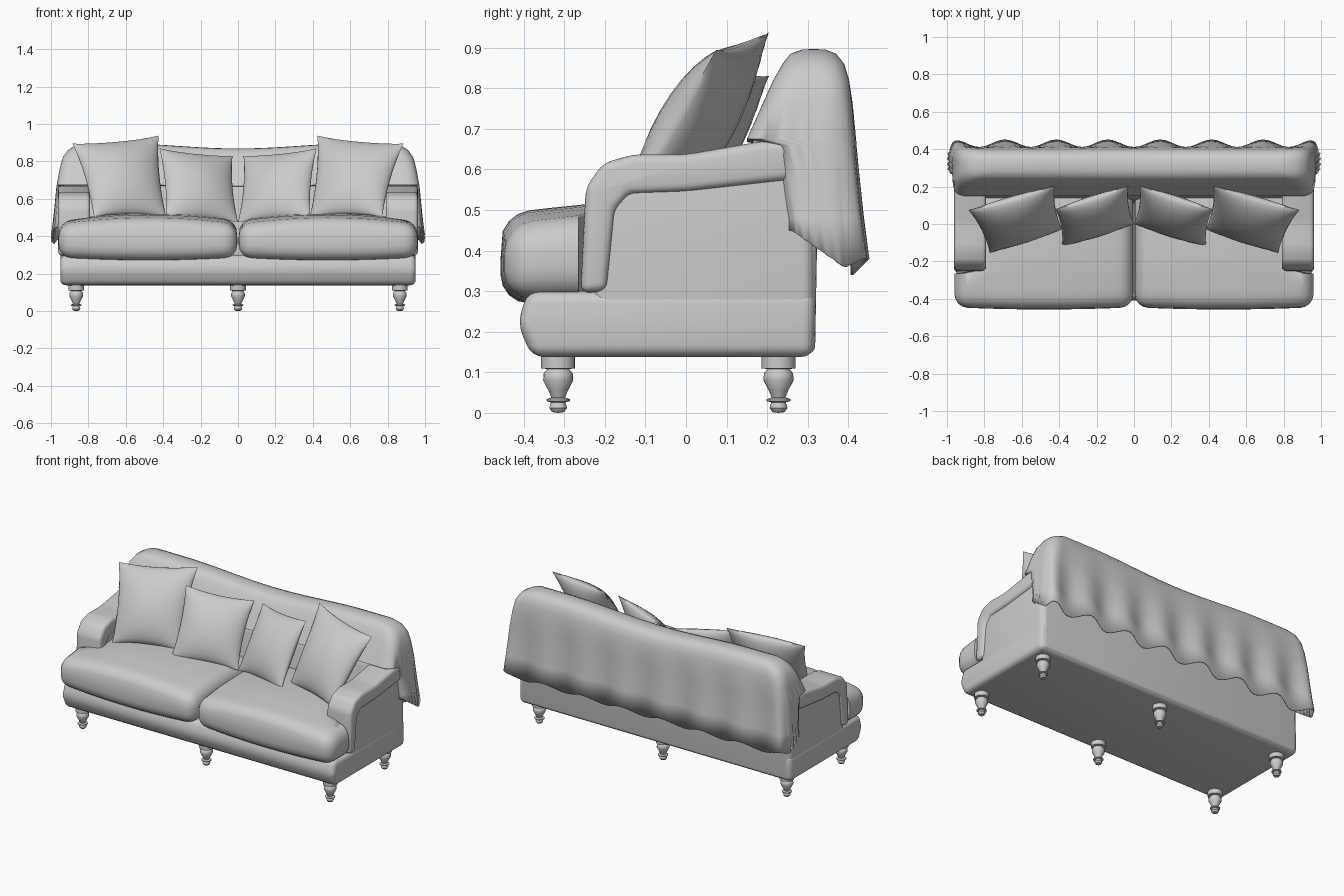
import bpy, bmesh, math
from mathutils import Vector

cube = bpy.data.objects.get("Cube")
if cube:
    bpy.data.objects.remove(cube, do_unlink=True)

grey = bpy.data.materials.new("grey_fabric")
grey.use_nodes = True
GREY = (0.6, 0.6, 0.6, 1)
grey.diffuse_color = GREY
grey.node_tree.nodes["Principled BSDF"].inputs["Base Color"].default_value = GREY


def finish(name, bm, angle=45):
    bmesh.ops.remove_doubles(bm, verts=bm.verts, dist=0.0003)
    bmesh.ops.recalc_face_normals(bm, faces=bm.faces)
    mesh = bpy.data.meshes.new(name)
    bm.to_mesh(mesh)
    bm.free()
    mesh.materials.append(grey)
    obj = bpy.data.objects.new(name, mesh)
    bpy.context.collection.objects.link(obj)
    bpy.ops.object.select_all(action='DESELECT')
    obj.select_set(True)
    bpy.context.view_layer.objects.active = obj
    bpy.ops.object.shade_smooth_by_angle(angle=math.radians(angle))
    return obj


def prism(name, profile, x0, x1, bevel, cuts=(), deform=None):
    """Side profile (y, z) extruded along x, rounded, sliced and shaped."""
    bm = bmesh.new()
    rings = [[bm.verts.new((x, y, z)) for y, z in profile] for x in (x0, x1)]
    for ring in rings:
        bm.faces.new(ring)
    n = len(profile)
    for i in range(n):
        j = (i + 1) % n
        bm.faces.new((rings[0][i], rings[0][j], rings[1][j], rings[1][i]))
    bmesh.ops.recalc_face_normals(bm, faces=bm.faces)
    bmesh.ops.bevel(bm, geom=bm.edges[:], offset=bevel, segments=4, profile=0.5,
                    affect='EDGES', clamp_overlap=True)
    for axis, at in cuts:
        co, no = Vector((0, 0, 0)), Vector((0, 0, 0))
        co[axis], no[axis] = at, 1
        bmesh.ops.bisect_plane(bm, geom=bm.verts[:] + bm.edges[:] + bm.faces[:],
                               plane_co=co, plane_no=no)
    if deform:
        for v in bm.verts:
            deform(v.co)
    return finish(name, bm)


def box(y0, y1, z0, z1):
    return [(y0, z0), (y1, z0), (y1, z1), (y0, z1)]


def cushion(name, side):
    """Seat cushion, wider in front of the arm, with a puffed top."""
    def shape(co):
        u = (abs(co.x) - 0.48) / 0.48
        puff = max(0, 1 - u * u)
        if co.z > 0.4:
            co.z += 0.035 * puff + 0.03 * min(1, (co.y + 0.45) / 0.25) - 0.01
        elif co.y < -0.3:
            co.z -= 0.015 * puff
        if co.y < -0.3:
            co.y -= 0.012 * puff
        if co.y > -0.25:
            co.x = side * min(abs(co.x), 0.83)
    cuts = [(0, side * (0.1 + 0.095 * i)) for i in range(9)]
    cuts += [(1, y) for y in (-0.33, -0.265, -0.245, -0.1, 0.05)]
    prism(name, box(-0.445, 0.2, 0.285, 0.465), side * 0.004, side * 0.96, 0.07, cuts, shape)


def pillow(name, corners, side, thick, n=14):
    """Throw pillow from four corners: top outer, top inner, low inner, low outer."""
    a, b, c, d = (Vector((side * x, y, z)) for x, y, z in corners)
    normal = (b - d).cross(c - a).normalized()
    bm = bmesh.new()
    for face in (1, -1):
        grid = []
        for i in range(n + 1):
            row = []
            for j in range(n + 1):
                u, v = -math.cos(math.pi * i / n), -math.cos(math.pi * j / n)
                s = (u * (1 - 0.07 * (1 - v * v)) + 1) / 2
                t = (v * (1 - 0.07 * (1 - u * u)) + 1) / 2
                p = a.lerp(b, s).lerp(d.lerp(c, s), t)
                puff = max(0, (1 - u * u) * (1 - v * v)) ** 0.6
                row.append(bm.verts.new(p + normal * face * thick * puff))
            grid.append(row)
        for i in range(n):
            for j in range(n):
                bm.faces.new((grid[i][j], grid[i + 1][j], grid[i + 1][j + 1], grid[i][j + 1]))
    finish(name, bm, 60)


def leg(name, x, y):
    """Turned leg, lathed."""
    profile = [(0, 0), (0.015, 0.002), (0.022, 0.012), (0.018, 0.026), (0.029, 0.029),
               (0.029, 0.034), (0.017, 0.038), (0.024, 0.055), (0.037, 0.08),
               (0.036, 0.097), (0.027, 0.108), (0.042, 0.11), (0.042, 0.145), (0, 0.145)]
    bm = bmesh.new()
    n = 20
    rings = [[bm.verts.new((x + r * math.cos(math.tau * k / n), y + r * math.sin(math.tau * k / n), z))
              for k in range(n)] for r, z in profile]
    for lo, hi in zip(rings, rings[1:]):
        for k in range(n):
            bm.faces.new((lo[k], lo[(k + 1) % n], hi[(k + 1) % n], hi[k]))
    finish(name, bm, 40)


def throw_cover():
    """Draped cover over the back, lofted from rings going down to a wavy hem."""
    levels = [  # height, half width, front, back
        (0.897, 0.78, 0.315, 0.315), (0.895, 0.81, 0.285, 0.345), (0.885, 0.87, 0.257, 0.37),
        (0.86, 0.91, 0.238, 0.39), (0.82, 0.938, 0.215, 0.402), (0.76, 0.953, 0.188, 0.408),
        (0.675, 0.966, 0.15, 0.41), (0.66, 0.968, 0.21, 0.41), (0.57, 0.975, 0.23, 0.412),
        (0.48, 0.982, 0.247, 0.415), (0.37, 0.99, 0.25, 0.42)]
    nx, ny = 72, 12
    border = [(-1 + 2 * i / nx, -1) for i in range(nx)] + [(1, -1 + 2 * i / ny) for i in range(ny)]
    border += [(-a, -b) for a, b in border]
    bm = bmesh.new()
    rings = []
    for k, (z, hw, yf, yb) in enumerate(levels):
        hd, cy = (yb - yf) / 2, (yb + yf) / 2
        r = min(0.06, hd)
        drop = max(0, (0.8 - z) / 0.43)
        ring = []
        for a, b in border:
            p = Vector((a * hw, b * hd))
            q = Vector((max(r - hw, min(hw - r, p.x)), max(r - hd, min(hd - r, p.y))))
            p = q + (p - q).normalized() * r
            x, y, h = p.x, p.y + cy, z
            fold = math.cos(math.tau * (abs(x) - 0.14) / 0.275)
            if b > 0.99:                                  # folds down the back
                y += drop * (0.012 + 0.02 * fold)
            elif abs(a) > 0.99:                           # folds at the ends
                x += math.copysign(0.01 * drop * math.sin(9 * b), x)
            if k == len(levels) - 1:                      # hem
                h = 0.45 - 0.09 * max(0, min(1, (y - 0.26) / 0.13)) + (0.02 * fold if b > 0.99 else 0)
            if z > 0.6 and abs(x) < 0.65:                 # dip in the middle
                h -= 0.028 * (z - 0.6) / 0.3 * math.cos(math.pi * x / 1.3) ** 2
            ring.append(bm.verts.new((x, y, h)))
        rings.append(ring)
    n = len(border)
    for up, low in zip(rings, rings[1:]):
        for i in range(n):
            j = (i + 1) % n
            bm.faces.new((up[i], up[j], low[j], low[i]))
    obj = finish("throw_cover", bm, 60)
    shell = obj.modifiers.new("thickness", 'SOLIDIFY')
    shell.thickness, shell.offset = 0.006, -1


# Frame of the sofa
prism("base", [(-0.38, 0.138), (0.315, 0.138), (0.32, 0.3), (-0.39, 0.3), (-0.415, 0.22)],
      -0.95, 0.95, 0.03)
prism("back_rest", [(0.11, 0.3), (0.16, 0.66), (0.25, 0.83), (0.33, 0.8), (0.318, 0.145), (0.2, 0.145)],
      -0.935, 0.935, 0.02)

# Arms, cushions and pillows, mirrored
arm = [(-0.26, 0.295), (-0.195, 0.3), (-0.175, 0.5), (-0.14, 0.54), (0.0, 0.545), (0.27, 0.575),
       (0.27, 0.67), (0.19, 0.67), (0.0, 0.637), (-0.13, 0.637), (-0.205, 0.615), (-0.247, 0.555)]
large = [(0.885, 0.075, 0.895), (0.425, 0.205, 0.938), (0.385, -0.03, 0.505), (0.77, -0.155, 0.505)]
small = [(0.42, 0.08, 0.87), (0.03, 0.205, 0.83), (0.0, 0.0, 0.475), (0.385, -0.12, 0.495)]
for side, word in ((1, "left"), (-1, "right")):
    prism(word + "_side_panel", box(-0.23, 0.317, 0.14, 0.6), side * 0.8, side * 0.948, 0.03)
    prism(word + "_arm", arm, side * 0.79, side * 0.962, 0.022)
    cushion(word + "_seat_cushion", side)
    pillow(word + "_large_pillow", large, side, 0.085)
    pillow(word + "_small_pillow", small, side, 0.075)

throw_cover()

# Legs
for x, spot in ((-0.865, "right"), (0, "middle"), (0.865, "left")):
    leg("front_" + spot + "_leg", x, -0.315)
    leg("back_" + spot + "_leg", x, 0.228)
